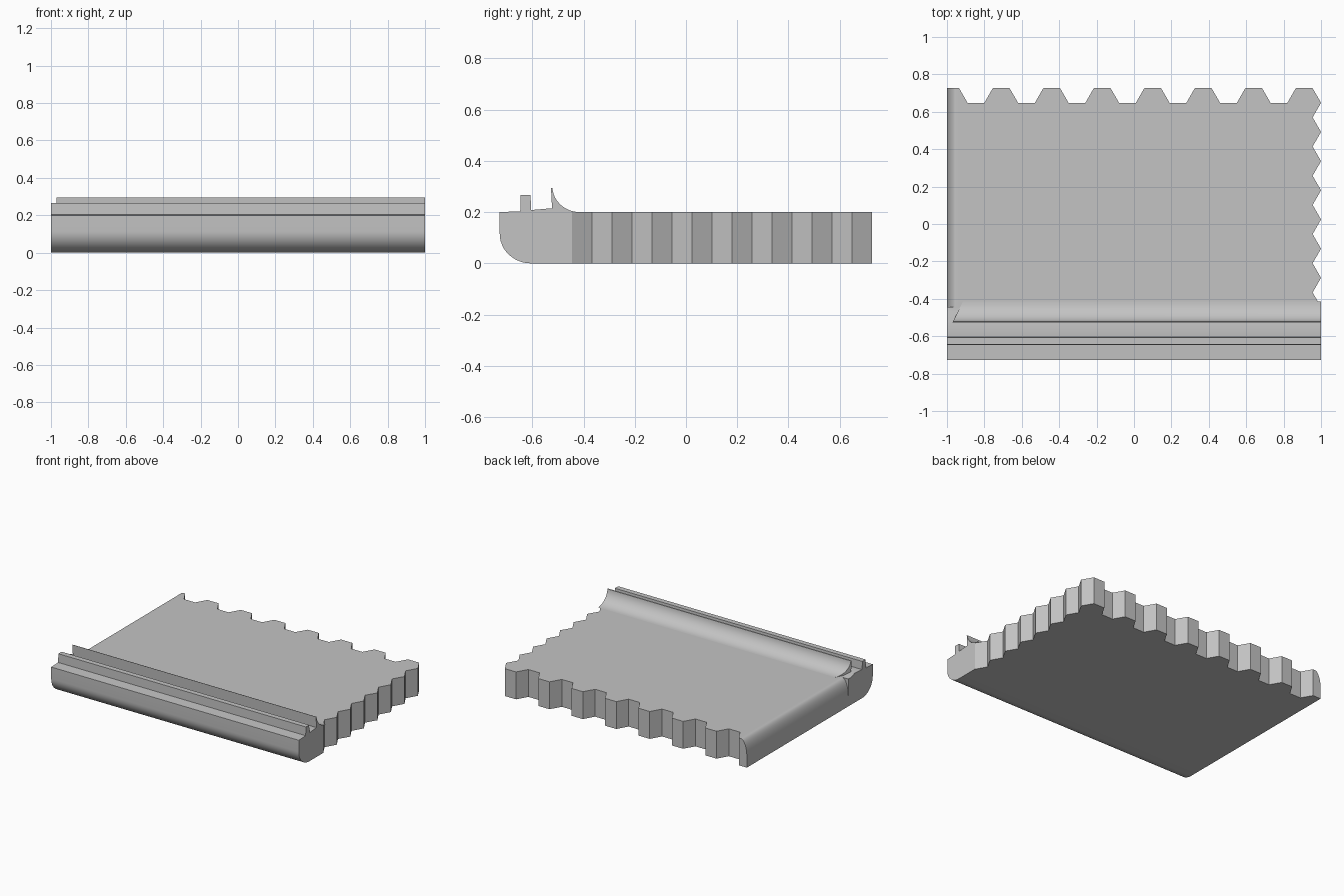
import bpy, bmesh, math
from mathutils import Vector

cube = bpy.data.objects.get("Cube")
if cube:
    bpy.data.objects.remove(cube, do_unlink=True)

grey = bpy.data.materials.new("plain grey")
grey.use_nodes = True
colour = (0.55, 0.55, 0.55, 1)
grey.diffuse_color = colour
grey.node_tree.nodes["Principled BSDF"].inputs["Base Color"].default_value = colour

TOP = 0.2          # deck height
JOIN = -0.444      # where the front rail meets the deck


def arc(cu, cv, ru, rv, start, end, steps=12):
    """Points on an elliptical arc, angles in degrees."""
    angles = [math.radians(start + (end - start) * i / steps) for i in range(steps + 1)]
    return [(cu + ru * math.cos(a), cv + rv * math.sin(a)) for a in angles]


def prism(name, outline, place, sweep):
    """Place a 2D outline in space and extrude it along a vector."""
    bm = bmesh.new()
    face = bm.faces.new([bm.verts.new(place(u, v)) for u, v in outline])
    moved = bmesh.ops.extrude_face_region(bm, geom=[face])["geom"]
    bmesh.ops.translate(bm, vec=Vector(sweep),
                        verts=[g for g in moved if isinstance(g, bmesh.types.BMVert)])
    bmesh.ops.recalc_face_normals(bm, faces=bm.faces)
    mesh = bpy.data.meshes.new(name)
    bm.to_mesh(mesh)
    bm.free()
    mesh.materials.append(grey)
    obj = bpy.data.objects.new(name, mesh)
    bpy.context.collection.objects.link(obj)
    bpy.ops.object.select_all(action='DESELECT')
    obj.select_set(True)
    bpy.context.view_layer.objects.active = obj
    bpy.ops.object.shade_smooth_by_angle(angle=math.radians(30))
    return obj


# Deck: zigzag on the left side, hexagon teeth along the back
PITCH, SIDE, HALF = 0.27, 0.09, 0.078
outline = [(-0.935, JOIN)]
for i in range(16):
    outline.append((0.955 if i % 2 else 1.0, JOIN + HALF * i))
back, valley = JOIN + HALF * 15, JOIN + HALF * 14
for k in range(8):
    mid = 0.91 - PITCH * k
    if k:
        outline += [(mid + SIDE, valley), (mid + SIDE / 2, back)]
    if k < 7:
        outline += [(mid - SIDE / 2, back), (mid - SIDE, valley)]
prism("deck", outline, lambda u, v: (u, v, 0), (0, 0, TOP))

# Rounded edge strip down the right side
strip = [(-0.935, 0), (-1, 0)] + arc(-0.95, 0.08, 0.05, 0.12, 180, 90) + [(-0.935, TOP)]
prism("side_edge", strip, lambda u, v: (u, JOIN, v), (0, back - JOIN, 0))

# Front rail: rounded nose with a small upright ridge and a shallow channel
rail = [(JOIN, 0)] + arc(-0.605, 0.115, 0.122, 0.115, 270, 180)
rail += [(-0.727, TOP), (-0.647, 0.203), (-0.645, 0.266), (-0.607, 0.266),
         (-0.604, 0.208), (-0.523, 0.215), (-0.47, TOP), (JOIN, TOP)]
prism("front_rail", rail, lambda u, v: (-1, u, v), (2, 0, 0))

# Curled lip behind the channel, with a concave back and a slanted right end
lip = [(-0.522, TOP), (-0.527, 0.295)] + arc(-0.415, 0.302, 0.107, 0.102, 185, 270)
curl = prism("curled_lip", lip, lambda u, v: (-1, u, v), (2, 0, 0))
for vert in curl.data.vertices:
    if vert.co.x < 0:
        vert.co.x = -0.97 + 0.5 * (vert.co.y + 0.527)
